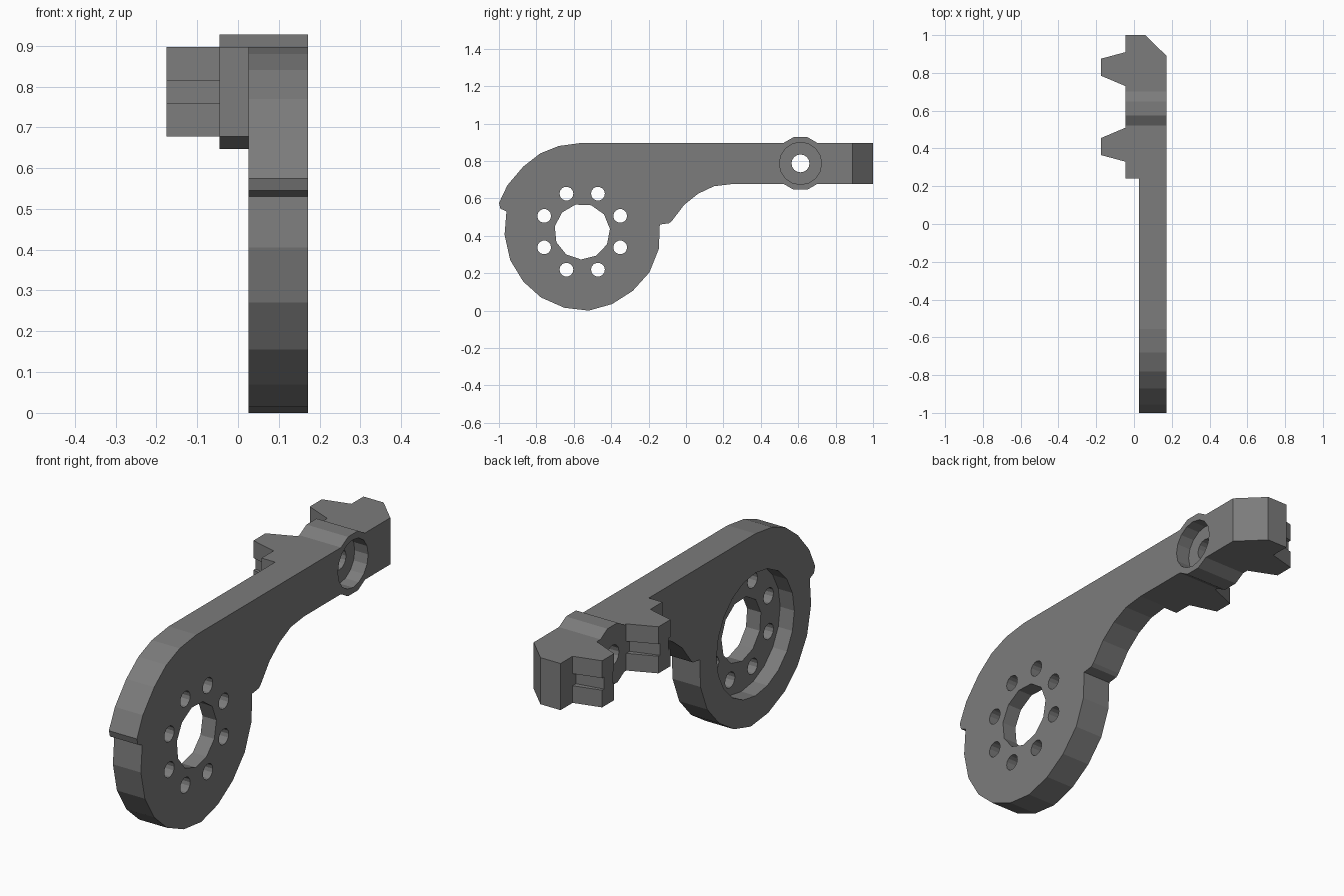
import bpy, bmesh, math

cube = bpy.data.objects.get("Cube")
if cube:
    bpy.data.objects.remove(cube, do_unlink=True)

grey = bpy.data.materials.new("plain grey")
grey.use_nodes = True
COLOUR = (0.2, 0.2, 0.2, 1)
grey.diffuse_color = COLOUR
grey.node_tree.nodes["Principled BSDF"].inputs["Base Color"].default_value = COLOUR


def prism(name, points, axis, low, high):
    """Extrude an outline along x (points are y, z) or z (points are x, y)."""
    bm = bmesh.new()
    place = (lambda p: (low, *p)) if axis == "x" else (lambda p: (*p, low))
    face = bm.faces.new([bm.verts.new(place(p)) for p in points])
    moved = bmesh.ops.extrude_face_region(bm, geom=[face])["geom"]
    step = (high - low, 0, 0) if axis == "x" else (0, 0, high - low)
    bmesh.ops.translate(bm, vec=step,
                        verts=[v for v in moved if isinstance(v, bmesh.types.BMVert)])
    bmesh.ops.recalc_face_normals(bm, faces=bm.faces)
    mesh = bpy.data.meshes.new(name)
    bm.to_mesh(mesh)
    bm.free()
    mesh.materials.append(grey)
    obj = bpy.data.objects.new(name, mesh)
    bpy.context.collection.objects.link(obj)
    return obj


def ring(y, z, radius, sides, turn=0.0):
    return [(y + radius * math.cos(turn + math.tau * i / sides),
             z + radius * math.sin(turn + math.tau * i / sides)) for i in range(sides)]


def combine(target, tool, operation):
    """Apply a boolean and remove the tool."""
    tool.hide_render = True
    mod = target.modifiers.new("combine", "BOOLEAN")
    mod.operation, mod.solver, mod.object = operation, "EXACT", tool
    graph = bpy.context.evaluated_depsgraph_get()
    mesh = bpy.data.meshes.new_from_object(target.evaluated_get(graph))
    target.modifiers.clear()
    target.data = mesh
    bpy.data.objects.remove(tool, do_unlink=True)


OUTER, INNER, BACK = 0.172, 0.026, -0.045   # main x planes
TOP, UNDER = 0.897, 0.677                   # arm height
HUB = (-0.555, 0.422)
PIVOT = (0.612, 0.787)

# Disc plate with shoulder lip and curved neck
outline = [(0.25, TOP), (-0.555, TOP), (-0.68, 0.88), (-0.78, 0.84), (-0.87, 0.77),
           (-0.955, 0.67), (-1, 0.575), (-0.992, 0.545), (-0.96, 0.53), (-0.97, 0.405),
           (-0.94, 0.27), (-0.87, 0.155), (-0.775, 0.07), (-0.65, 0.015), (-0.52, 0),
           (-0.395, 0.035), (-0.285, 0.105), (-0.195, 0.205), (-0.145, 0.33),
           (-0.14, 0.46), (-0.09, 0.467), (-0.075, 0.48), (-0.01, 0.565),
           (0.065, 0.625), (0.15, 0.665), (0.25, UNDER)]
lever = prism("lever_arm", outline, "x", INNER, OUTER)

# Thick arm end with chamfered tip and two tapered teeth
plan = [(OUTER, 0.24), (OUTER, 0.89), (0.06, 1), (BACK, 1)]
slants = []
for middle in (0.83, 0.41):
    a, b = (0.08, 0.045) if middle > 0.5 else (0.1, 0.045)
    c = 0.1 if middle > 0.5 else 0.08
    plan += [(BACK, middle + a), (-0.175, middle + b),
             (-0.175, middle - b), (BACK, middle - c)]
    slants += [(middle + a, middle + b, -1), (middle - c, middle - b, 1)]
plan.append((BACK, 0.24))
combine(lever, prism("arm_end", plan, "z", UNDER, TOP), "UNION")

# Pivot boss
combine(lever, prism("pivot_boss", ring(*PIVOT, 0.145, 12, math.pi / 12), "x", BACK, OUTER),
        "UNION")

# Shallow grooves across the tooth flanks
for root, tip, inward in slants:
    quad = [(BACK, root + inward * 0.025), (-0.2, tip + inward * 0.019),
            (-0.2, tip - inward * 0.05), (BACK, root - inward * 0.02)]
    combine(lever, prism("groove_cutter", quad, "z", 0.758, 0.815), "DIFFERENCE")

# Pivot counterbore and through hole
combine(lever, prism("counterbore", ring(*PIVOT, 0.113, 16), "x", 0.102, 0.3), "DIFFERENCE")
combine(lever, prism("pivot_hole", ring(*PIVOT, 0.048, 16), "x", -0.3, 0.3), "DIFFERENCE")

# Hub recess, central opening and ring of bolt holes
combine(lever, prism("hub_recess", ring(*HUB, 0.29, 20), "x", -0.1, 0.1), "DIFFERENCE")
combine(lever, prism("hub_hole", ring(*HUB, 0.149, 11, 0.1), "x", -0.3, 0.3), "DIFFERENCE")
for y, z in ring(*HUB, 0.22, 8, math.pi / 8):
    combine(lever, prism("bolt_hole", ring(y, z, 0.037, 14), "x", -0.3, 0.3), "DIFFERENCE")
